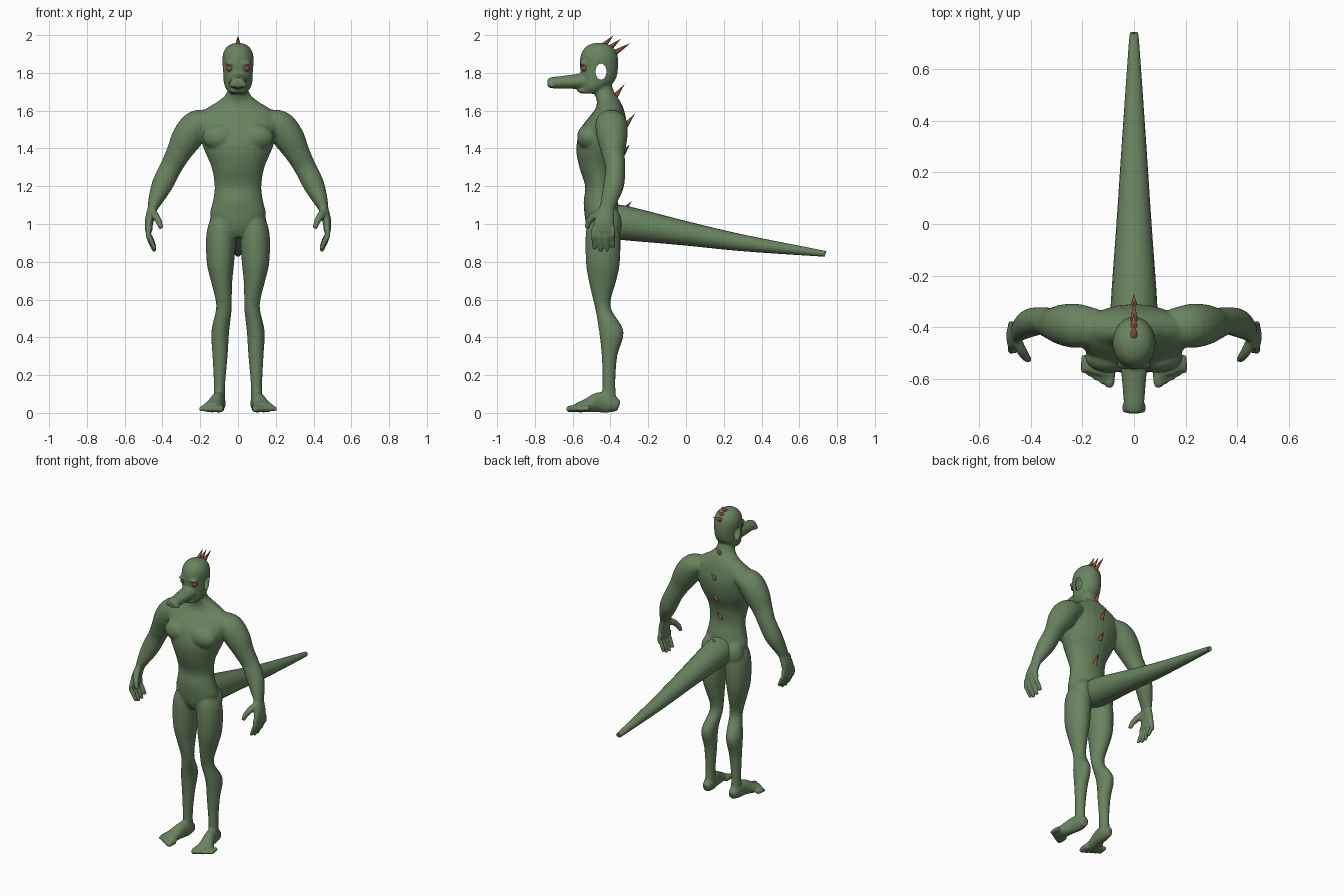
import bpy, bmesh, math
from mathutils import Vector, Matrix

cube = bpy.data.objects.get("Cube")
if cube:
    bpy.data.objects.remove(cube, do_unlink=True)

X, Y, Z = Vector((1, 0, 0)), Vector((0, 1, 0)), Vector((0, 0, 1))


def material(name, rgb):
    m = bpy.data.materials.new(name)
    m.use_nodes = True
    m.diffuse_color = (*rgb, 1)
    m.node_tree.nodes["Principled BSDF"].inputs["Base Color"].default_value = (*rgb, 1)
    return m


skin = material("moss green skin", (0.14, 0.23, 0.115))
brown = material("russet brown", (0.26, 0.08, 0.035))


def refine(points, steps=4):
    """Smooth interpolation through rows of x, y, z and two radii."""
    rows = [Vector(p) for p in points]
    out = []
    for i in range(len(rows) - 1):
        a, b, c = rows[max(i - 1, 0)], rows[i], rows[i + 1]
        d = rows[min(i + 2, len(rows) - 1)]
        for k in range(steps):
            t = k / steps
            out.append(0.5 * (2 * b + (c - a) * t + (2 * a - 5 * b + 4 * c - d) * t * t
                              + (3 * b - a - 3 * c + d) * t ** 3))
    return out + [rows[-1]]


def tube(bm, points, ref=Y, side=1, level=False, sides=24):
    """Closed loft of elliptical rings, level or square to the path."""
    rows = refine(points)
    rings = []
    for i, r in enumerate(rows):
        t = Vector(rows[min(i + 1, len(rows) - 1)][:3]) - Vector(rows[max(i - 1, 0)][:3])
        t = Z if level else t.normalized()
        u = t.cross(ref).normalized()
        v = u.cross(t)
        ring = []
        for k in range(sides):
            a = math.tau * k / sides
            p = Vector(r[:3]) + u * (max(r[3], 0.002) * math.cos(a)) + v * (max(r[4], 0.002) * math.sin(a))
            ring.append(bm.verts.new((p.x * side, p.y, p.z)))
        rings.append(ring)
    for a, b in zip(rings, rings[1:]):
        for k in range(sides):
            j = (k + 1) % sides
            bm.faces.new((a[k], a[j], b[j], b[k]))
    bm.faces.new(rings[0])
    bm.faces.new(rings[-1])


def stack(bm, rows, side=1, cx=None):
    """Level rings given as z, x centre, y centre, x radius, y radius."""
    tube(bm, [(x, y, z, a, b) for z, x, y, a, b in rows], side=side, level=True)


def ball(bm, centre, radii):
    bmesh.ops.create_uvsphere(bm, u_segments=20, v_segments=12, radius=1,
                              matrix=Matrix.Translation(centre) @ Matrix.Diagonal((*radii, 1)))


def finish(bm, name, mat):
    bmesh.ops.recalc_face_normals(bm, faces=bm.faces[:])
    mesh = bpy.data.meshes.new(name)
    bm.to_mesh(mesh)
    bm.free()
    mesh.materials.append(mat)
    ob = bpy.data.objects.new(name, mesh)
    bpy.context.collection.objects.link(ob)
    return ob


def select(ob):
    bpy.ops.object.select_all(action='DESELECT')
    ob.select_set(True)
    bpy.context.view_layer.objects.active = ob


def smooth(ob):
    select(ob)
    bpy.ops.object.shade_smooth_by_angle(angle=math.radians(45))


bm = bmesh.new()

# Torso and neck
stack(bm, [(.93, 0, -.45, .05, .05), (.98, 0, -.45, .12, .075), (1.05, 0, -.445, .148, .092),
           (1.12, 0, -.452, .133, .09), (1.2, 0, -.456, .124, .078), (1.3, 0, -.465, .14, .1),
           (1.4, 0, -.453, .182, .128), (1.5, 0, -.435, .212, .125), (1.57, 0, -.415, .215, .095),
           (1.61, 0, -.405, .17, .075), (1.65, 0, -.41, .105, .062), (1.69, 0, -.43, .062, .055),
           (1.74, 0, -.445, .05, .05)])

# Head
stack(bm, [(1.69, 0, -.505, .04, .042), (1.72, 0, -.485, .066, .068), (1.76, 0, -.465, .077, .09),
           (1.82, 0, -.46, .081, .1), (1.88, 0, -.46, .083, .1), (1.92, 0, -.46, .072, .086),
           (1.945, 0, -.46, .05, .06), (1.959, 0, -.46, .015, .02)])

# Long nose and lower lip
tube(bm, [(0, -.5, 1.757, .052, .042), (0, -.57, 1.755, .05, .04), (0, -.65, 1.75, .043, .034),
          (0, -.71, 1.748, .038, .03), (0, -.733, 1.748, .028, .022)], ref=Z)
ball(bm, (0, -.54, 1.705), (.042, .036, .014))

for s in (1, -1):
    # Brow, nostril, chest and buttock
    ball(bm, (s * .036, -.545, 1.85), (.034, .018, .012))
    ball(bm, (s * .034, -.712, 1.736), (.014, .02, .015))
    ball(bm, (s * .095, -.515, 1.46), (.095, .062, .07))
    ball(bm, (s * .075, -.4, 1.0), (.078, .06, .09))
    # Leg
    stack(bm, [(1.06, .07, -.445, .06, .06), (.96, .088, -.44, .078, .09), (.8, .093, -.44, .073, .09),
               (.7, .087, -.442, .057, .073), (.6, .076, -.445, .043, .047), (.54, .076, -.435, .042, .043),
               (.43, .094, -.395, .047, .065), (.3, .095, -.405, .04, .041), (.15, .098, -.408, .03, .034),
               (.04, .1, -.405, .032, .04)], side=s)
    # Foot and toes
    tube(bm, [(.1, -.355, .035, .024, .028), (.1, -.4, .05, .035, .05), (.108, -.46, .056, .036, .054),
              (.125, -.52, .04, .046, .038), (.142, -.58, .026, .058, .024)], ref=Z, side=s)
    for i in range(5):
        x, tip, r = .094 + .025 * i, -.632 + .014 * i, .019 - .0015 * i
        tube(bm, [(x - .004, tip + .07, .024, r, r), (x, tip + .02, .021, r, r),
                  (x, tip, .015, r * .7, r * .7)], ref=Z, side=s)
    # Arm
    tube(bm, [(.14, -.4, 1.555, .05, .07), (.215, -.395, 1.525, .08, .085), (.27, -.39, 1.455, .082, .08),
              (.315, -.385, 1.375, .066, .062), (.355, -.375, 1.3, .058, .053), (.4, -.382, 1.21, .056, .055),
              (.435, -.405, 1.13, .04, .045), (.455, -.42, 1.08, .025, .038)], side=s)
    # Palm and fingers
    tube(bm, [(.445, -.415, 1.1, .025, .038), (.462, -.425, 1.05, .025, .046), (.472, -.435, 1.0, .022, .056),
              (.472, -.437, .96, .018, .058)], side=s)
    for i in range(4):
        y = -.487 + .033 * i
        drop = (.012, 0, .004, .022)[i]
        tube(bm, [(.472, y, .98, .015, .014), (.474, y - .002, .94, .015, .014),
                  (.46, y, .9 + drop, .014, .013), (.44, y + .003, .853 + drop, .011, .011)], side=s)
    # Thumb
    tube(bm, [(.455, -.445, 1.07, .02, .02), (.435, -.49, 1.04, .02, .02), (.418, -.515, 1.01, .017, .017),
              (.407, -.525, .975, .012, .012)], side=s)

# Fuse the body into one skin
body = finish(bm, "body", skin)
select(body)
fuse = body.modifiers.new("fuse", 'REMESH')
fuse.mode = 'VOXEL'
fuse.voxel_size = 0.007
soften = body.modifiers.new("soften", 'SMOOTH')
soften.factor = 0.5
soften.iterations = 6
bpy.ops.object.convert(target='MESH')

# Open ear holes through the hollow head
EAR_Y, EAR_Z, EAR_A, EAR_B = -.45, 1.807, .029, .042


def ear_distance(p):
    return math.hypot((p.y - EAR_Y) / EAR_A, (p.z - EAR_Z) / EAR_B)


bm = bmesh.new()
bm.from_mesh(body.data)
holes = [f for f in bm.faces if ear_distance(f.calc_center_median()) < 1
         and abs(f.calc_center_median().x) > .03]
bmesh.ops.delete(bm, geom=holes, context='FACES')
for v in bm.verts:
    if v.is_boundary:
        d = ear_distance(v.co)
        v.co.y = EAR_Y + (v.co.y - EAR_Y) / d
        v.co.z = EAR_Z + (v.co.z - EAR_Z) / d
bm.to_mesh(body.data)
bm.free()
smooth(body)

# Tail
bm = bmesh.new()
tube(bm, [(0, -.4, 1.015, .088, .09), (0, -.31, 1.003, .09, .09), (0, 0, .95, .068, .064),
          (0, .3, .9, .048, .044), (0, .7, .847, .02, .018), (0, .728, .844, .015, .014)],
     ref=Z, sides=20)
smooth(finish(bm, "tail", skin))

# Eyes
for s, label in ((1, "left"), (-1, "right")):
    bm = bmesh.new()
    ball(bm, (s * .042, -.534, 1.824), (.02, .02, .018))
    smooth(finish(bm, label + "_eye", brown))

# Spikes down the head and back: base y, z then tip y, z
spikes = [(-.435, 1.945, -.385, 1.998), (-.405, 1.93, -.345, 1.98), (-.38, 1.905, -.295, 1.957),
          (-.38, 1.67, -.325, 1.74), (-.325, 1.515, -.27, 1.585), (-.335, 1.375, -.298, 1.42),
          (-.385, 1.225, -.345, 1.28), (-.335, 1.07, -.287, 1.12)]
for n, (y0, z0, y1, z1) in enumerate(spikes):
    base, tip = Vector((0, y0, z0)), Vector((0, y1, z1))
    axis = tip - base
    bm = bmesh.new()
    bmesh.ops.create_cone(bm, cap_ends=True, segments=8, radius1=.016, radius2=0, depth=axis.length,
                          matrix=Matrix.Translation((base + tip) / 2)
                          @ axis.to_track_quat('Z', 'Y').to_matrix().to_4x4())
    smooth(finish(bm, "spike_%d" % (n + 1), brown))
